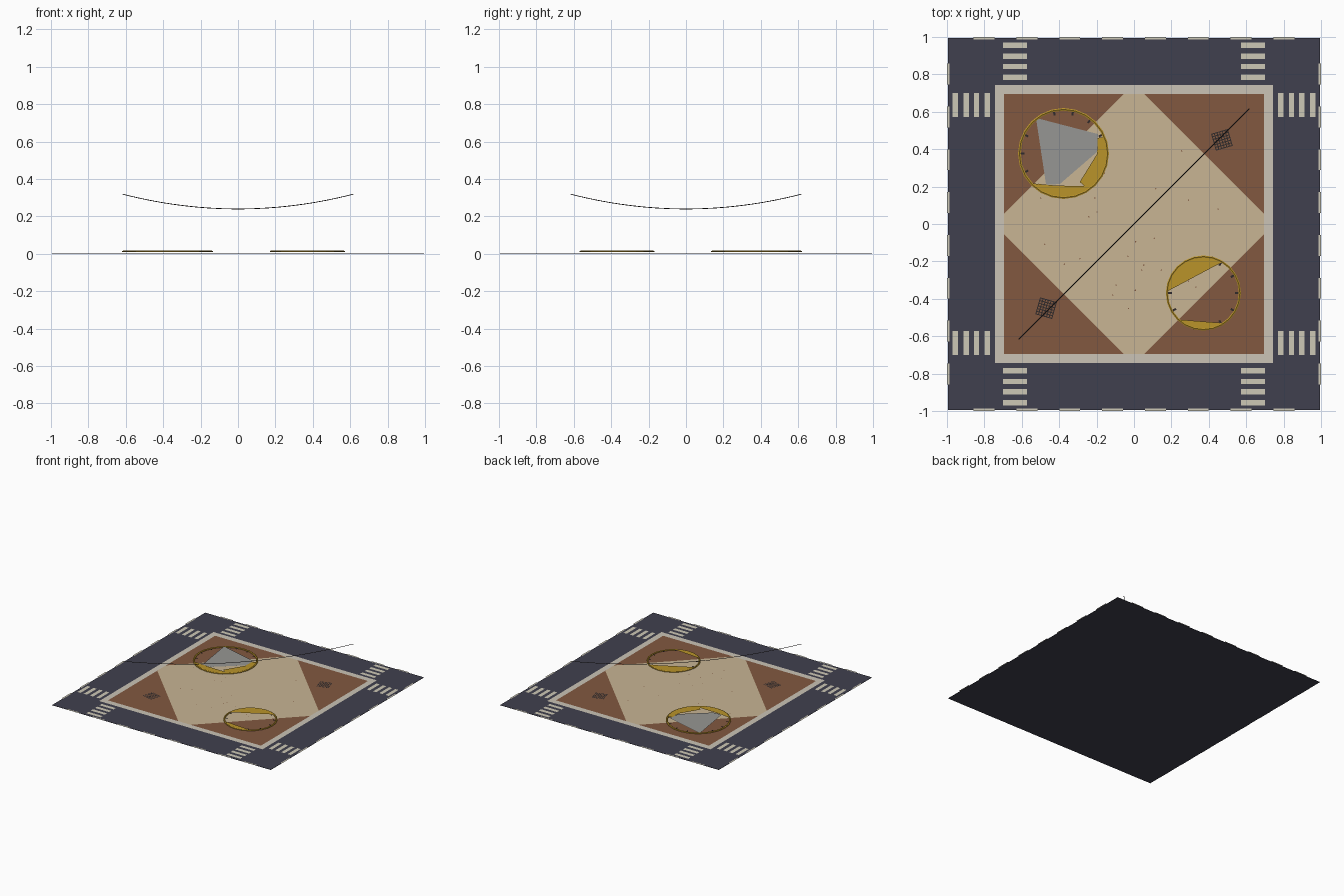
import bpy, math, random
from mathutils import Vector, Matrix

if "Cube" in bpy.data.objects:
    bpy.data.objects.remove(bpy.data.objects["Cube"])

random.seed(4)


def mat(name, r, g, b):
    lin = [((c / 255 + 0.055) / 1.055) ** 2.4 for c in (r, g, b)]
    m = bpy.data.materials.new(name)
    m.diffuse_color = (*lin, 1)
    m.use_nodes = True
    m.node_tree.nodes["Principled BSDF"].inputs["Base Color"].default_value = m.diffuse_color
    return m


ASPHALT = mat("asphalt", 64, 64, 78)
PAINT = mat("road paint", 205, 200, 182)
CURB = mat("curb stone", 203, 196, 182)
SAND = mat("sand paving", 200, 181, 148)
BRICK = mat("brick paving", 130, 88, 64)
GOLD = mat("gold", 186, 148, 42)
STEEL = mat("steel", 150, 150, 147)
DARK = mat("dark iron", 48, 42, 42)


def make(name, verts, faces, m):
    me = bpy.data.meshes.new(name)
    me.from_pydata(verts, [], faces)
    me.update()
    me.materials.append(m)
    ob = bpy.data.objects.new(name, me)
    bpy.context.collection.objects.link(ob)
    return ob


def sheets(name, polys, z, m):
    """Flat plates facing up; each poly is a list of (x, y)."""
    verts, faces = [], []
    for p in polys:
        area = sum(a[0] * b[1] - b[0] * a[1] for a, b in zip(p, p[1:] + p[:1]))
        if area < 0:
            p = p[::-1]
        faces.append(range(len(verts), len(verts) + len(p)))
        verts += [(x, y, z) for x, y in p]
    return make(name, verts, faces, m)


def rect(x, y, w, h, rot=0.0):
    c, s = math.cos(rot), math.sin(rot)
    return [(x + c * u * w / 2 - s * v * h / 2, y + s * u * w / 2 + c * v * h / 2)
            for u, v in ((-1, -1), (1, -1), (1, 1), (-1, 1))]


def arc(c, r, a0, a1, n=8):
    return [(c[0] + r * math.cos(math.radians(a0 + (a1 - a0) * i / n)),
             c[1] + r * math.sin(math.radians(a0 + (a1 - a0) * i / n))) for i in range(n + 1)]


# road slab
R = 0.994
base = rect(0, 0, 2 * R, 2 * R)
make("road", [(x, y, z) for z in (0, 0.002) for x, y in base],
     [(3, 2, 1, 0), (4, 5, 6, 7)] + [(i, (i + 1) % 4, (i + 1) % 4 + 4, i + 4) for i in range(4)], ASPHALT)

# zebra crossings and edge dashes, on all four sides
zebra, dashes = [], []
for s in (-1, 1):
    for t in (-1, 1):
        for d in (0.955, 0.898, 0.842, 0.784):
            zebra += [rect(s * 0.636, t * d, 0.128, 0.029), rect(t * d, s * 0.636, 0.029, 0.128)]
    for k in range(8):
        p = (k - 3.5) * 0.229
        dashes += [rect(p, s * 0.9935, 0.112, 0.013), rect(s * 0.9935, p, 0.013, 0.112)]
sheets("zebra_crossings", zebra, 0.004, PAINT)
sheets("edge_dashes", dashes, 0.004, PAINT)

# curb frame
co, ci = rect(0, 0, 1.484, 1.484), rect(0, 0, 1.39, 1.39)
sheets("curb", [[co[i], co[(i + 1) % 4], ci[(i + 1) % 4], ci[i]] for i in range(4)], 0.006, CURB)

# paving with brick corner triangles
B, E = 0.695, 0.056
band, tri = [], []
for sx, sy in ((1, 1), (-1, 1), (-1, -1), (1, -1)):
    tri.append([(sx * B, sy * B), (sx * E, sy * B), (sx * B, sy * E)])
    pts = [(sx * B, sy * E), (sx * E, sy * B)]
    band += pts if sx * sy > 0 else pts[::-1]
sheets("paving", [band], 0.006, SAND)
sheets("brick_corners", tri, 0.006, BRICK)

# small specks on the paving
specks = []
while len(specks) < 24:
    x, y = random.uniform(-0.55, 0.55), random.uniform(-0.55, 0.55)
    if abs(x) + abs(y) < 0.68:
        specks.append(rect(x, y, 0.006, 0.006, x * 9))
sheets("specks", specks, 0.008, BRICK)

# drain grates
for n, x, y, rot in (("back", 0.47, 0.45, 0.28), ("front", -0.47, -0.45, -0.28)):
    bars = []
    for k in range(7):
        o = (k - 3) * 0.0148
        c, s = math.cos(rot), math.sin(rot)
        bars += [rect(x + c * o, y + s * o, 0.005, 0.094, rot),
                 rect(x - s * o, y + c * o, 0.094, 0.005, rot)]
    sheets("drain_grate_" + n, bars, 0.009, DARK)


def hoop(name, c, r, w, ticks):
    """Low gold hoop with dark tabs pointing inward."""
    n, verts, faces = 24, [], []
    for i in range(n):
        a = 2 * math.pi * i / n
        for rr, z in ((r, 0.009), (r, 0.014), (r - w * 0.5, 0.017), (r - w, 0.014), (r - w, 0.009)):
            verts.append((c[0] + rr * math.cos(a), c[1] + rr * math.sin(a), z))
    for i in range(n):
        j = (i + 1) % n
        faces += [(i * 5 + k, j * 5 + k, j * 5 + (k + 1) % 5, i * 5 + (k + 1) % 5) for k in range(5)]
    make(name, verts, faces, GOLD)
    tabs = []
    for i in range(ticks):
        a = 2 * math.pi * i / ticks
        rr = r - w - 0.008
        tabs.append(rect(c[0] + rr * math.cos(a), c[1] + rr * math.sin(a), 0.024, 0.011, a))
    sheets(name + "_tabs", tabs, 0.012, DARK)


# large hoop with gold plates and a steel sheet
A = (-0.377, 0.377)
hoop("large_hoop", A, 0.243, 0.014, 14)
sheets("large_hoop_plates", [
    arc(A, 0.238, 222, 305) + [(-0.26, 0.203), (-0.41, 0.205)],
    arc(A, 0.238, 305, 382) + [(-0.195, 0.46), (-0.197, 0.375), (-0.29, 0.225)],
], 0.0145, GOLD)
sheets("steel_sheet", [[(-0.524, 0.567), (-0.193, 0.481), (-0.198, 0.385),
                        (-0.396, 0.214), (-0.47, 0.209)]], 0.014, STEEL)

# small hoop with gold plates
C = (0.371, -0.369)
hoop("small_hoop", C, 0.201, 0.012, 12)
sheets("small_hoop_plates", [arc(C, 0.197, 58, 178), arc(C, 0.197, 226, 305)], 0.0145, GOLD)

# sagging cable from corner to corner
n, k, rad = 24, 4, 0.002
side = Vector((1, -1, 0)).normalized()
verts, faces = [], []
for i in range(n + 1):
    t = 2 * i / n - 1
    p = Vector((0.617 * t, 0.617 * t, 0.24 + 0.079 * t * t))
    for q in range(k):
        a = math.tau * q / k
        verts.append(p + side * rad * math.cos(a) + Vector((0, 0, rad * math.sin(a))))
for i in range(n):
    for q in range(k):
        r = (q + 1) % k
        faces.append((i * k + q, i * k + r, (i + 1) * k + r, (i + 1) * k + q))
make("cable", verts, faces, DARK)
